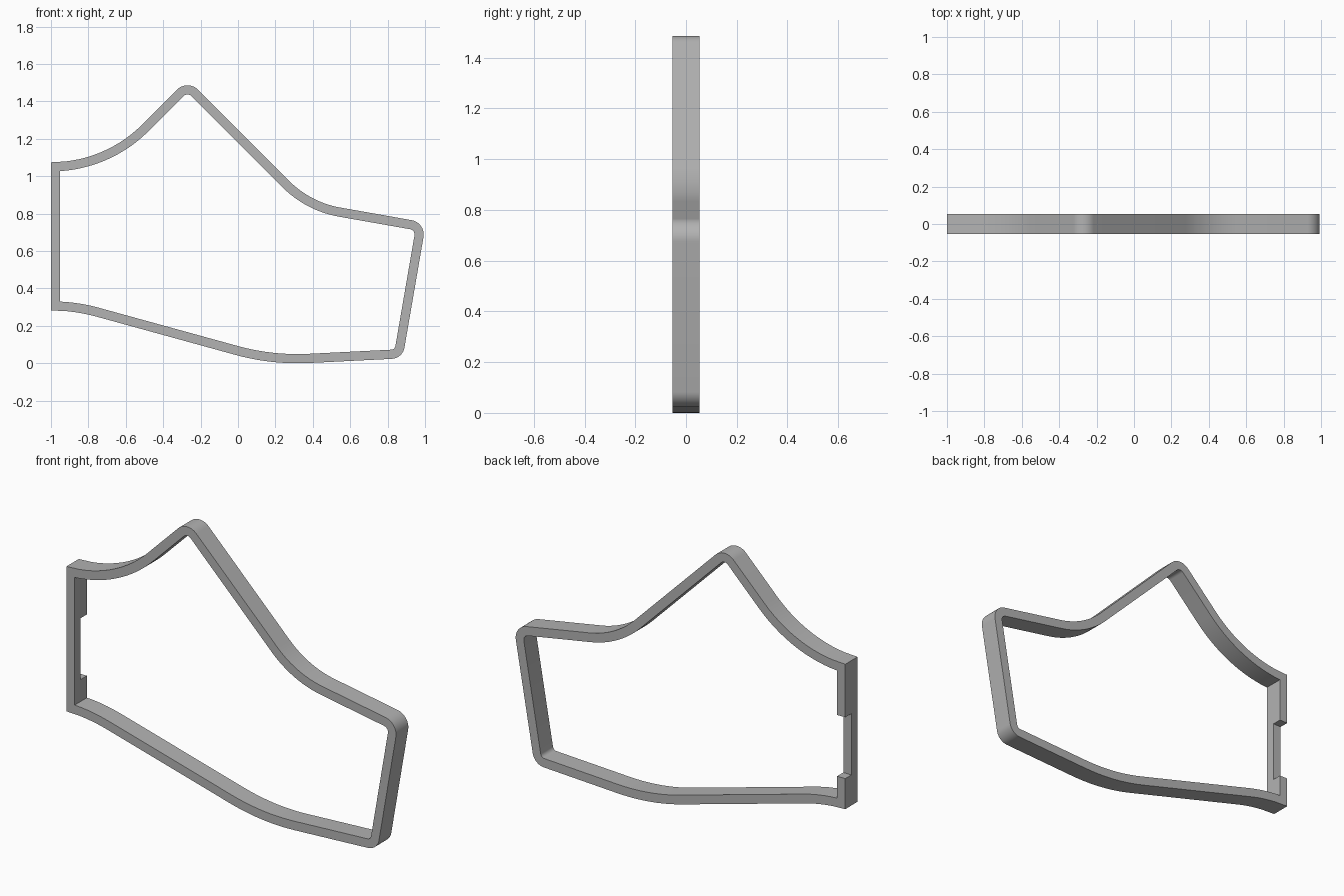
import bpy, bmesh, math
from mathutils import Vector

if "Cube" in bpy.data.objects:
    bpy.data.objects.remove(bpy.data.objects["Cube"], do_unlink=True)

HALF_DEPTH = 0.053
WALL = 0.049

grey = bpy.data.materials.new("plain grey")
grey.use_nodes = True
grey.diffuse_color = (0.45, 0.45, 0.45, 1)
grey.node_tree.nodes["Principled BSDF"].inputs["Base Color"].default_value = grey.diffuse_color


def fillet(prev, corner, nxt, radius, steps):
    """Outer and inner points of a rounded corner on a clockwise outline."""
    d1, d2 = (corner - prev).normalized(), (nxt - corner).normalized()
    turn = d1.angle_signed(d2)              # positive is clockwise
    side = 1 if turn > 0 else -1
    reach = radius * math.tan(abs(turn) / 2)
    inward = Vector((d1.y, -d1.x))
    centre = corner - d1 * reach + inward * side * radius
    pairs = []
    for i in range(steps + 1):
        a = -turn * i / steps
        n = Vector((inward.x * math.cos(a) - inward.y * math.sin(a),
                    inward.x * math.sin(a) + inward.y * math.cos(a)))
        outer = centre - n * side * radius
        pairs.append((outer, outer + n * WALL))
    return pairs


# Outline corners clockwise from the top of the straight wall: x, z, radius, steps
corners = [(-0.714, 1.078, 0.69, 14), (-0.27, 1.522, 0.078, 12),
           (0.388, 0.864, 0.51, 12), (1.005, 0.755, 0.078, 12),
           (0.88, 0.03, 0.072, 12), (0.18, -0.005, 1.25, 10),
           (-0.877, 0.286, 0.92, 6)]
start, end = Vector((-1, 1.078)), Vector((-1, 0.286))
path = [start] + [Vector(c[:2]) for c in corners] + [end]
pairs = [(start, start - Vector((0, WALL)))]
for i, (x, z, radius, steps) in enumerate(corners):
    pairs += fillet(path[i], path[i + 1], path[i + 2], radius, steps)
pairs.append((end, end + Vector((0, WALL))))

# Keep the band clear of the wall, with mitred ends
band = [p for p in pairs[1:-1] if p[1].x > WALL - 0.99]
band = [(start, Vector((WALL - 1, pairs[0][1].y + 0.002)))] + band
band.append((end, Vector((WALL - 1, pairs[-1][1].y - 0.002))))
# Restore outer arc points dropped near the ends by evening them in
low = min(o.y for o, _ in band)

# Frame: closed band extruded through its depth
bm = bmesh.new()
rings = [[bm.verts.new((p[k].x, -HALF_DEPTH, p[k].y - low)) for p in band] for k in (0, 1)]
count = len(band)
for i in range(count):
    j = (i + 1) % count
    bm.faces.new((rings[0][i], rings[0][j], rings[1][j], rings[1][i]))
geom = bmesh.ops.extrude_face_region(bm, geom=bm.faces[:])["geom"]
bmesh.ops.translate(bm, vec=(0, 2 * HALF_DEPTH, 0),
                    verts=[g for g in geom if isinstance(g, bmesh.types.BMVert)])
bmesh.ops.recalc_face_normals(bm, faces=bm.faces[:])
mesh = bpy.data.meshes.new("frame")
bm.to_mesh(mesh)
bm.free()
mesh.materials.append(grey)
frame = bpy.data.objects.new("frame", mesh)
bpy.context.collection.objects.link(frame)

# Notch through the back half of the straight wall
bpy.ops.mesh.primitive_cube_add(size=1, location=(-0.975, 0.1, 0.617))
cutter = bpy.context.object
cutter.name = "notch_cutter"
cutter.scale = (0.2, 0.2, 0.335)
cutter.hide_render = True
notch = frame.modifiers.new("notch", "BOOLEAN")
notch.operation = "DIFFERENCE"
notch.object = cutter
notch.solver = "EXACT"

bpy.ops.object.select_all(action="DESELECT")
frame.select_set(True)
bpy.context.view_layer.objects.active = frame
bpy.ops.object.modifier_apply(modifier=notch.name)
bpy.data.objects.remove(cutter, do_unlink=True)
bpy.ops.object.shade_smooth_by_angle(angle=math.radians(30))
